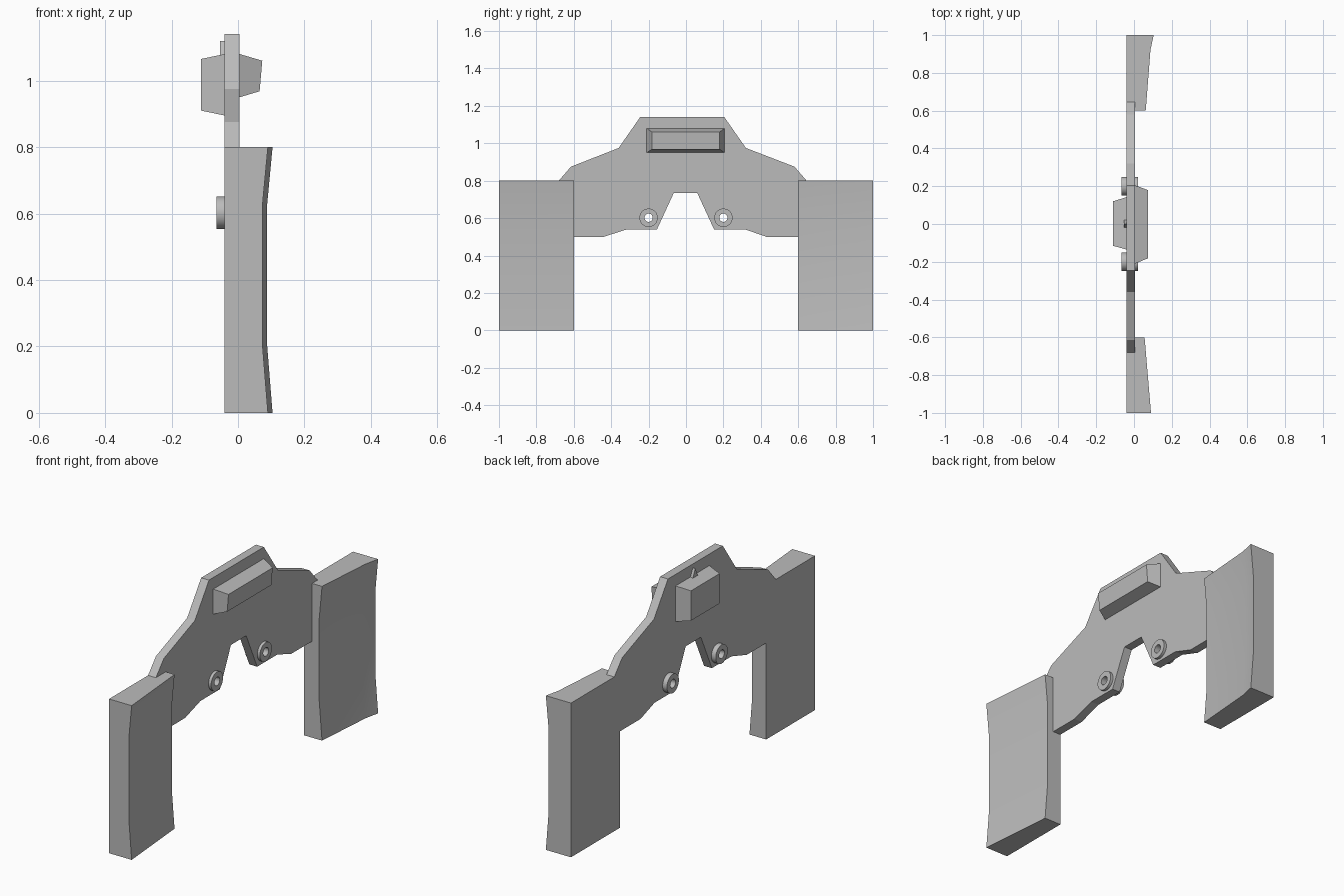
import bpy, bmesh, math
from mathutils import Matrix

if "Cube" in bpy.data.objects:
    bpy.data.objects.remove(bpy.data.objects["Cube"], do_unlink=True)

grey = bpy.data.materials.new("plain grey")
grey.use_nodes = True
colour = (0.5, 0.5, 0.5, 1)
grey.diffuse_color = colour
grey.node_tree.nodes["Principled BSDF"].inputs["Base Color"].default_value = colour


def finish(name, bm, smooth=False):
    bmesh.ops.recalc_face_normals(bm, faces=bm.faces)
    mesh = bpy.data.meshes.new(name)
    bm.to_mesh(mesh)
    bm.free()
    mesh.materials.append(grey)
    obj = bpy.data.objects.new(name, mesh)
    bpy.context.collection.objects.link(obj)
    if smooth:
        bpy.ops.object.select_all(action="DESELECT")
        obj.select_set(True)
        bpy.context.view_layer.objects.active = obj
        bpy.ops.object.shade_smooth_by_angle(angle=math.radians(30))
    return obj


def loft(name, sections, smooth=False):
    """Skin a row of matching closed outlines and cap both ends."""
    bm = bmesh.new()
    rings = [[bm.verts.new(p) for p in s] for s in sections]
    n = len(rings[0])
    for a, b in zip(rings, rings[1:]):
        for i in range(n):
            j = (i + 1) % n
            bm.faces.new((a[i], a[j], b[j], b[i]))
    bm.faces.new(rings[0])
    bm.faces.new(rings[-1])
    return finish(name, bm, smooth)


def rect(y0, y1, z0, z1, x_low, x_high):
    return [(x_low, y0, z0), (x_low, y1, z0), (x_high, y1, z1), (x_high, y0, z1)]


BACK, FACE = -0.04, 0.005
BOLT_Y, BOLT_Z, HOLE = 0.2, 0.602, 0.022

# Main bridge plate
outline = [(-0.6, 0.5), (-0.6, 0.8), (-0.68, 0.8), (-0.615, 0.875), (-0.36, 0.975),
           (-0.245, 1.14), (0.205, 1.14), (0.32, 0.975), (0.58, 0.875), (0.645, 0.8),
           (0.6, 0.8), (0.6, 0.5), (0.43, 0.5), (0.315, 0.54), (0.15, 0.54),
           (0.06, 0.735), (-0.065, 0.735), (-0.155, 0.54), (-0.315, 0.54), (-0.44, 0.5)]
plate = loft("bridge_plate", [[(x, y, z) for y, z in outline] for x in (BACK, FACE)])

# Bolt holes through the plate
bm = bmesh.new()
for side in (-1, 1):
    place = Matrix.Translation((0, side * BOLT_Y, BOLT_Z)) @ Matrix.Rotation(math.pi / 2, 4, "Y")
    bmesh.ops.create_cone(bm, cap_ends=True, segments=32, radius1=HOLE, radius2=HOLE,
                          depth=0.4, matrix=place)
cutter = finish("hole_cutter", bm)
cutter.hide_render = True
cut = plate.modifiers.new("holes", "BOOLEAN")
cut.operation = "DIFFERENCE"
cut.solver = "EXACT"
cut.object = cutter
bpy.context.view_layer.update()
cut_mesh = bpy.data.meshes.new_from_object(
    plate.evaluated_get(bpy.context.evaluated_depsgraph_get()))
plate.modifiers.clear()
plate.data = cut_mesh
bpy.data.objects.remove(cutter, do_unlink=True)

# Bolt collars
for side, label in ((-1, "front"), (1, "rear")):
    bm = bmesh.new()
    corners = ((-0.065, HOLE), (-0.065, 0.049), (0.02, 0.049), (0.02, HOLE))
    verts = [bm.verts.new((x, side * BOLT_Y, BOLT_Z + r)) for x, r in corners]
    edges = [bm.edges.new((verts[i], verts[(i + 1) % 4])) for i in range(4)]
    bmesh.ops.spin(bm, geom=verts + edges, cent=(0, side * BOLT_Y, BOLT_Z), axis=(1, 0, 0),
                   angle=math.tau, steps=32)
    bmesh.ops.remove_doubles(bm, verts=bm.verts, dist=0.0005)
    finish(label + "_bolt_collar", bm, True)


# Upright pads, hollowed on the +x face
def pad_section(y, x):
    flare = x + 0.016
    profile = [(BACK, 0), (flare, 0), (x, 0.2), (x, 0.63), (flare, 0.8), (BACK, 0.8)]
    return [(px, y, pz) for px, pz in profile]


loft("front_pad", [pad_section(-1, 0.074), pad_section(-0.6, 0.04)], True)
loft("rear_pad", [pad_section(0.6, 0.046), pad_section(0.92, 0.071),
                  pad_section(1, 0.088)], True)

# Tapered blocks on both sides of the plate
loft("long_block", [rect(-0.21, 0.205, 0.95, 1.08, FACE, FACE),
                    rect(-0.182, 0.18, 0.968, 1.06, 0.065, 0.073)])
loft("short_block", [rect(-0.135, 0.142, 0.895, 1.08, BACK, BACK),
                     rect(-0.115, 0.12, 0.91, 1.065, -0.112, -0.112)])

# Small pointed marker above the short block
loft("marker", [[(x, -0.023, 1.07), (x, 0.025, 1.07), (x, 0.001, 1.12)]
                for x in (-0.054, BACK)])
